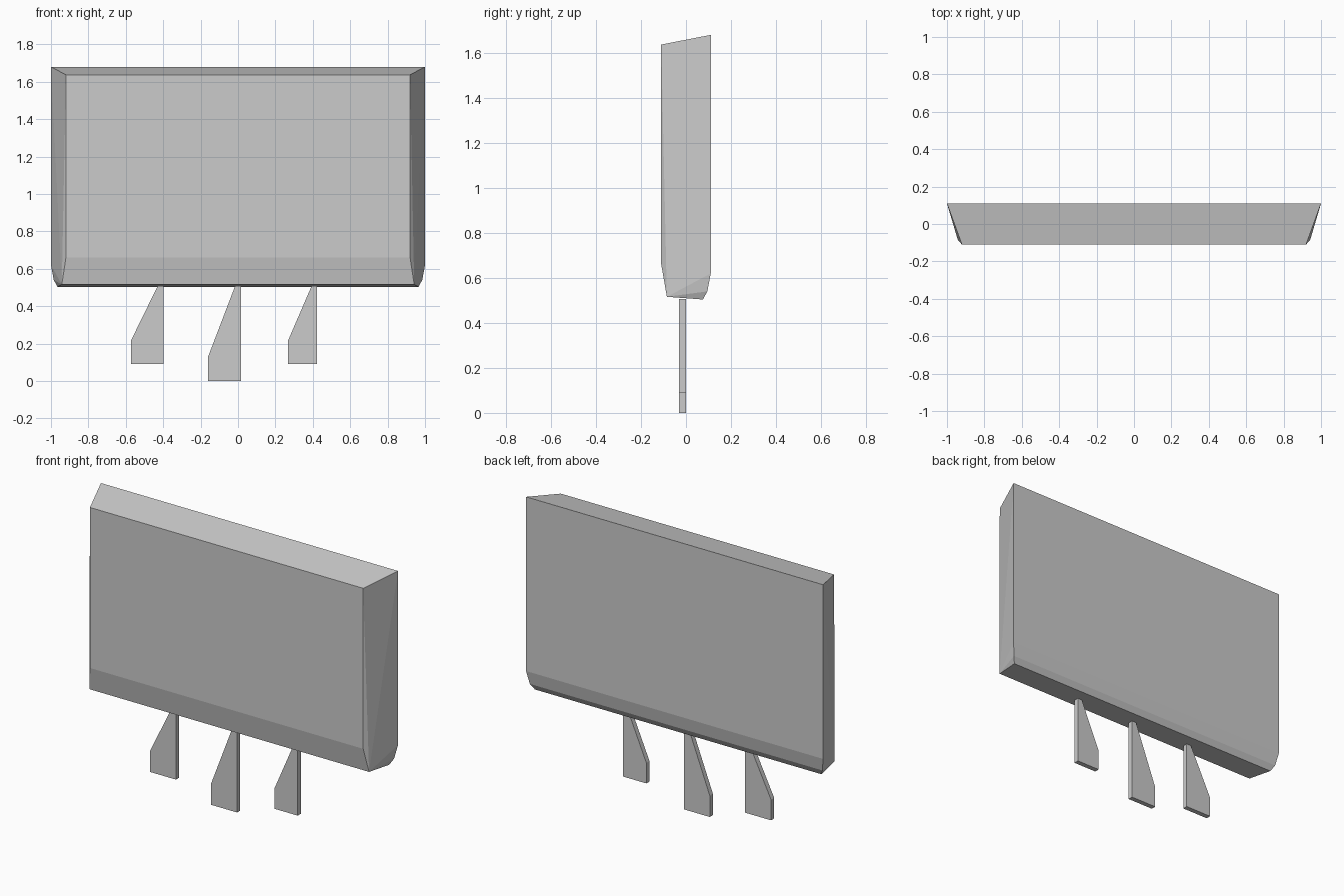
import bpy, bmesh

if "Cube" in bpy.data.objects:
    bpy.data.objects.remove(bpy.data.objects["Cube"])

def finish(name, bm):
    bmesh.ops.recalc_face_normals(bm, faces=bm.faces)
    me = bpy.data.meshes.new(name)
    bm.to_mesh(me)
    bm.free()
    ob = bpy.data.objects.new(name, me)
    bpy.context.collection.objects.link(ob)
    return ob

# Sign panel: side outline as (half width, y, z), mirrored in x and wrapped
outline = [(0.92, -0.11, 1.637), (0.92, -0.11, 0.66), (0.942, -0.085, 0.516),
           (0.965, 0.075, 0.504), (0.985, 0.095, 0.54), (1.0, 0.11, 0.62),
           (1.0, 0.11, 1.68)]
bm = bmesh.new()
for x, y, z in outline:
    for s in (-1, 1):
        bm.verts.new((s * x, y, z))
bmesh.ops.convex_hull(bm, input=bm.verts)
bmesh.ops.dissolve_limit(bm, angle_limit=0.01, verts=bm.verts, edges=bm.edges)
finish("sign_panel", bm)

# Support legs: tapered flat plates, vertical on the right edge
def leg(name, left, top_left, right, bottom, knee):
    top, y0, depth = 0.507, -0.03, 0.03
    bm = bmesh.new()
    profile = [(left, bottom), (right, bottom), (right, top), (top_left, top), (left, knee)]
    face = bm.faces.new([bm.verts.new((x, y0, z)) for x, z in profile])
    ext = bmesh.ops.extrude_face_region(bm, geom=[face], use_keep_orig=True)
    bmesh.ops.translate(bm, vec=(0, depth, 0),
                        verts=[g for g in ext["geom"] if isinstance(g, bmesh.types.BMVert)])
    finish(name, bm)

leg("left_leg", -0.573, -0.43, -0.397, 0.09, 0.215)
leg("middle_leg", -0.16, -0.016, 0.015, 0.0, 0.13)
leg("right_leg", 0.267, 0.393, 0.423, 0.09, 0.215)
